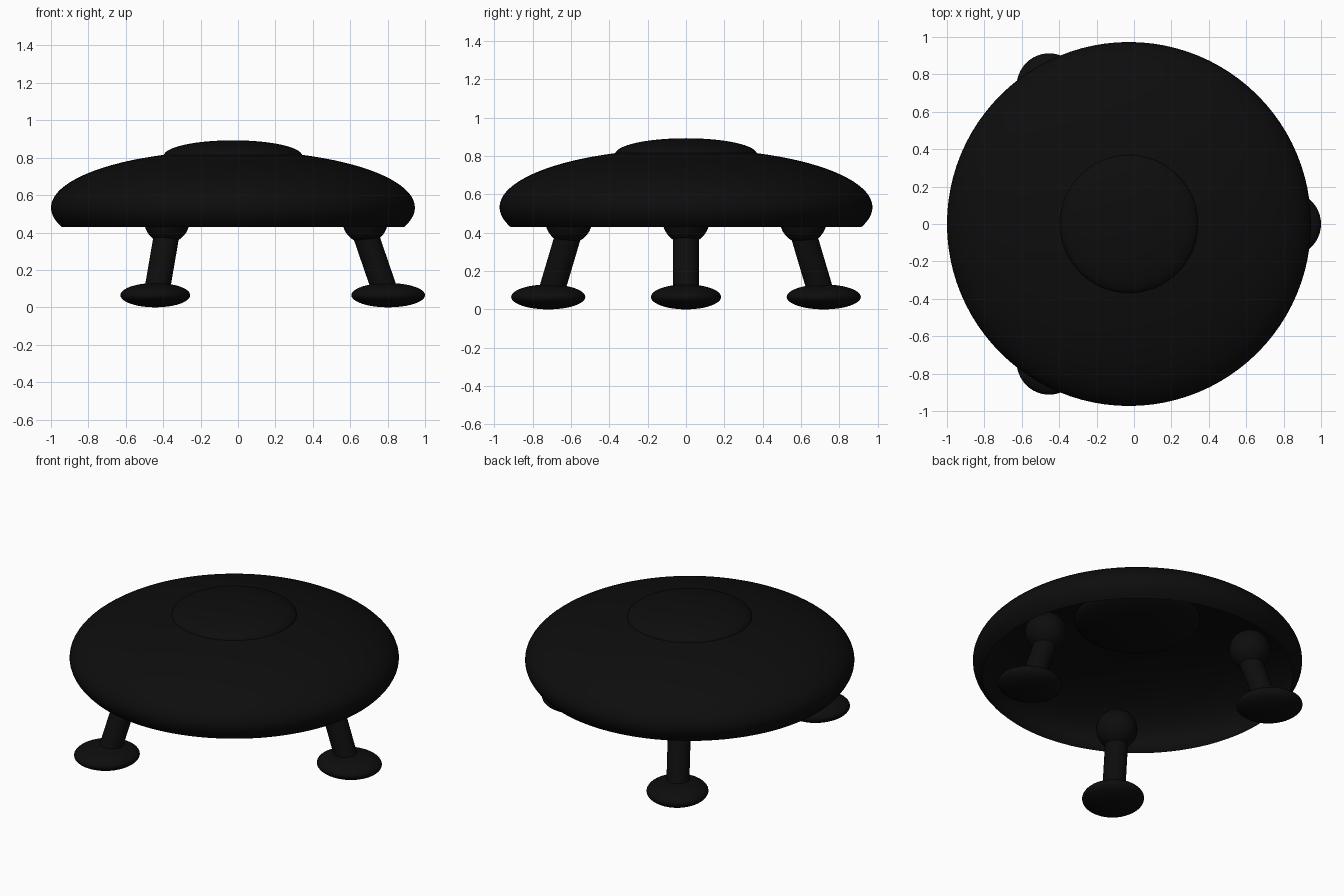
import bpy, bmesh
from math import cos, sin, radians
from mathutils import Vector, Matrix

cube = bpy.data.objects.get("Cube")
if cube:
    bpy.data.objects.remove(cube, do_unlink=True)

black = bpy.data.materials.new("near_black")
black.use_nodes = True
colour = (0.004, 0.004, 0.004, 1)
black.diffuse_color = colour
black.node_tree.nodes["Principled BSDF"].inputs["Base Color"].default_value = colour

CENTRE_X = -0.027


def finish(bm, name):
    """Turn a bmesh into a smooth, coloured object."""
    mesh = bpy.data.meshes.new(name)
    bm.to_mesh(mesh)
    bm.free()
    mesh.materials.append(black)
    mesh.shade_smooth()
    obj = bpy.data.objects.new(name, mesh)
    bpy.context.collection.objects.link(obj)
    return obj


def ellipsoid(name, centre, radii, turn=0.0, cut_z=None, segments=48):
    """Scaled sphere, optionally left open below cut_z."""
    bm = bmesh.new()
    matrix = (Matrix.Translation(centre) @ Matrix.Rotation(turn, 4, 'Z')
              @ Matrix.Diagonal((*radii, 1)))
    bmesh.ops.create_uvsphere(bm, u_segments=segments, v_segments=segments // 2,
                              radius=1, matrix=matrix)
    if cut_z is not None:
        bmesh.ops.bisect_plane(bm, geom=bm.verts[:] + bm.edges[:] + bm.faces[:],
                               plane_co=(0, 0, cut_z), plane_no=(0, 0, 1),
                               clear_inner=True)
    return finish(bm, name)


def strut(name, start, end, radius):
    """Open cylinder between two points, its ends buried in other parts."""
    bm = bmesh.new()
    axis = end - start
    matrix = (Matrix.Translation((start + end) / 2)
              @ axis.to_track_quat('Z', 'Y').to_matrix().to_4x4())
    bmesh.ops.create_cone(bm, cap_ends=False, segments=32, radius1=radius,
                          radius2=radius, depth=axis.length, matrix=matrix)
    return finish(bm, name)


def around(angle, radius, z):
    return Vector((CENTRE_X + radius * cos(angle), radius * sin(angle), z))


# Hollow saucer hull, open underneath, with a flattened dome on top
ellipsoid("hull", (CENTRE_X, 0, 0.533), (0.973, 0.973, 0.305), cut_z=0.43, segments=96)
ellipsoid("dome", (CENTRE_X, 0, 0.81), (0.37, 0.37, 0.083), segments=64)

# Three splayed legs with ball joints and flattened feet
for label, degrees in (("left", 0), ("back", 120), ("front", 240)):
    a = radians(degrees)
    ellipsoid(label + "_joint", around(a, 0.707, 0.465), (0.122, 0.122, 0.122), a)
    strut(label + "_leg", around(a, 0.688, 0.45), around(a, 0.815, 0.08), 0.068)
    ellipsoid(label + "_foot", around(a, 0.83, 0.065), (0.197, 0.183, 0.065), a)
